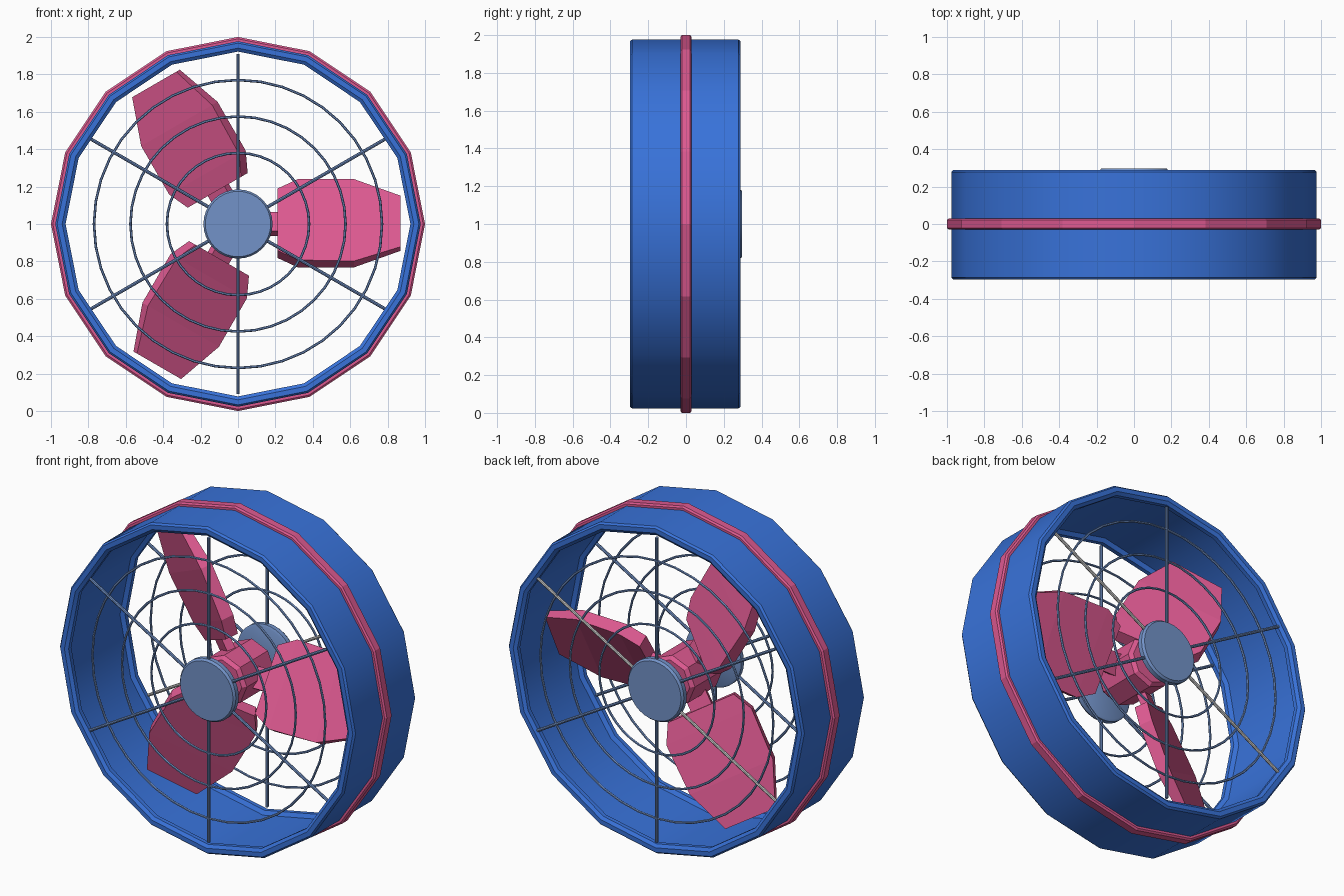
import bpy, bmesh
from math import sin, cos, pi, radians
from mathutils import Vector, Matrix

if "Cube" in bpy.data.objects:
    bpy.data.objects.remove(bpy.data.objects["Cube"])

CZ = 1.0  # height of the fan axis


def material(name, rgb):
    m = bpy.data.materials.new(name)
    m.diffuse_color = (*rgb, 1)
    m.use_nodes = True
    m.node_tree.nodes["Principled BSDF"].inputs["Base Color"].default_value = m.diffuse_color
    return m


BLUE = material("shell_blue", (0.04, 0.17, 0.70))
STEEL = material("guard_blue", (0.17, 0.29, 0.58))
PINK = material("rotor_pink", (0.72, 0.10, 0.28))


def finish(name, bm, mat, smooth=False):
    bmesh.ops.recalc_face_normals(bm, faces=bm.faces)
    me = bpy.data.meshes.new(name)
    bm.to_mesh(me)
    bm.free()
    ob = bpy.data.objects.new(name, me)
    bpy.context.collection.objects.link(ob)
    ob.location.z = CZ
    if mat:
        me.materials.append(mat)
    if smooth:
        bpy.ops.object.select_all(action='DESELECT')
        ob.select_set(True)
        bpy.context.view_layer.objects.active = ob
        bpy.ops.object.shade_smooth_by_angle(angle=radians(35))
    return ob


def skin(bm, rings, loop=False):
    """Bridge closed cross-sections; cap the ends unless looped."""
    vs = [[bm.verts.new(p) for p in r] for r in rings]
    n = len(vs[0])
    for i in range(len(vs) if loop else len(vs) - 1):
        a, b = vs[i], vs[(i + 1) % len(vs)]
        for j in range(n):
            k = (j + 1) % n
            bm.faces.new((a[j], a[k], b[k], b[j]))
    if not loop:
        bm.faces.new(vs[0])
        bm.faces.new(vs[-1])


def circle(r, y, seg):
    return [Vector((r * sin(2 * pi * i / seg), y, r * cos(2 * pi * i / seg))) for i in range(seg)]


def lathe(name, profile, seg, mat, closed, smooth=True):
    """Turn an (r, y) profile around the fan axis."""
    bm = bmesh.new()
    skin(bm, [circle(r, y, seg) for r, y in profile], closed)
    return finish(name, bm, mat, smooth)


# 16-sided shell with rounded inward lips at both openings
lathe("shell", [(0.967, -0.297), (0.977, -0.285), (0.977, 0.277), (0.967, 0.289),
                (0.940, 0.289), (0.922, 0.275), (0.922, 0.250), (0.945, 0.235),
                (0.945, -0.243), (0.922, -0.258), (0.922, -0.283), (0.940, -0.297)],
      16, BLUE, True)

# raised band round the middle
lathe("middle_band", [(0.96, -0.03), (0.99, -0.03), (1.0, -0.022),
                      (1.0, 0.022), (0.99, 0.03), (0.96, 0.03)], 16, PINK, True, False)

# wire guards, front and back
for side, s in (("front", -1), ("back", 1)):
    y = 0.275 * s
    lathe(side + "_guard_cap", [(0.172, 0.250 * s), (0.185, 0.257 * s), (0.185, 0.284 * s),
                                (0.175, 0.297 * s)], 32, STEEL, False)
    for i, r in enumerate((0.38, 0.575, 0.77)):
        wire = [(r + 0.007 * cos(k * pi / 3), y + 0.007 * sin(k * pi / 3)) for k in range(6)]
        lathe(f"{side}_guard_ring_{i + 1}", wire, 40, STEEL, True)
    for deg in (30, 90, 150):
        bm = bmesh.new()
        bmesh.ops.create_cone(bm, cap_ends=True, segments=8, radius1=0.009, radius2=0.009, depth=1.82,
                              matrix=Matrix.Translation((0, y, 0)) @ Matrix.Rotation(radians(90 - deg), 4, 'Y'))
        grey = s > 0 and deg == 30
        finish(f"{side}_guard_bar_{deg}", bm, None if grey else STEEL, True)

# rotor hub
lathe("rotor_hub", [(0.13, -0.15), (0.15, -0.13), (0.15, 0.13), (0.13, 0.15)], 8, PINK, False, False)


def section(x, half, pitch, t, z=0.0):
    """Pitched rectangular blade section at distance x along the blade."""
    p = radians(pitch)
    chord, norm = Vector((0, sin(p), cos(p))), Vector((0, -cos(p), sin(p)))
    h = (half - t / 2 * sin(p)) / cos(p)
    return [Vector((x, 0, z)) + chord * a * h + norm * b * t / 2
            for a, b in ((-1, -1), (1, -1), (1, 1), (-1, 1))]


# three pitched blades with short necks
for i in range(3):
    turn = Matrix.Rotation(-i * 2 * pi / 3, 4, 'Y')
    bm = bmesh.new()
    skin(bm, [section(x, h, p, t, 0.004) for x, h, p, t in
              ((0.21, 0.185, 33, 0.075), (0.32, 0.236, 32, 0.075),
               (0.62, 0.236, 29, 0.07), (0.87, 0.147, 26, 0.05))])
    skin(bm, [section(x, 0.065, 32, 0.05) for x in (0.10, 0.24)])
    bm.transform(turn)
    finish(f"blade_{i + 1}", bm, PINK)
